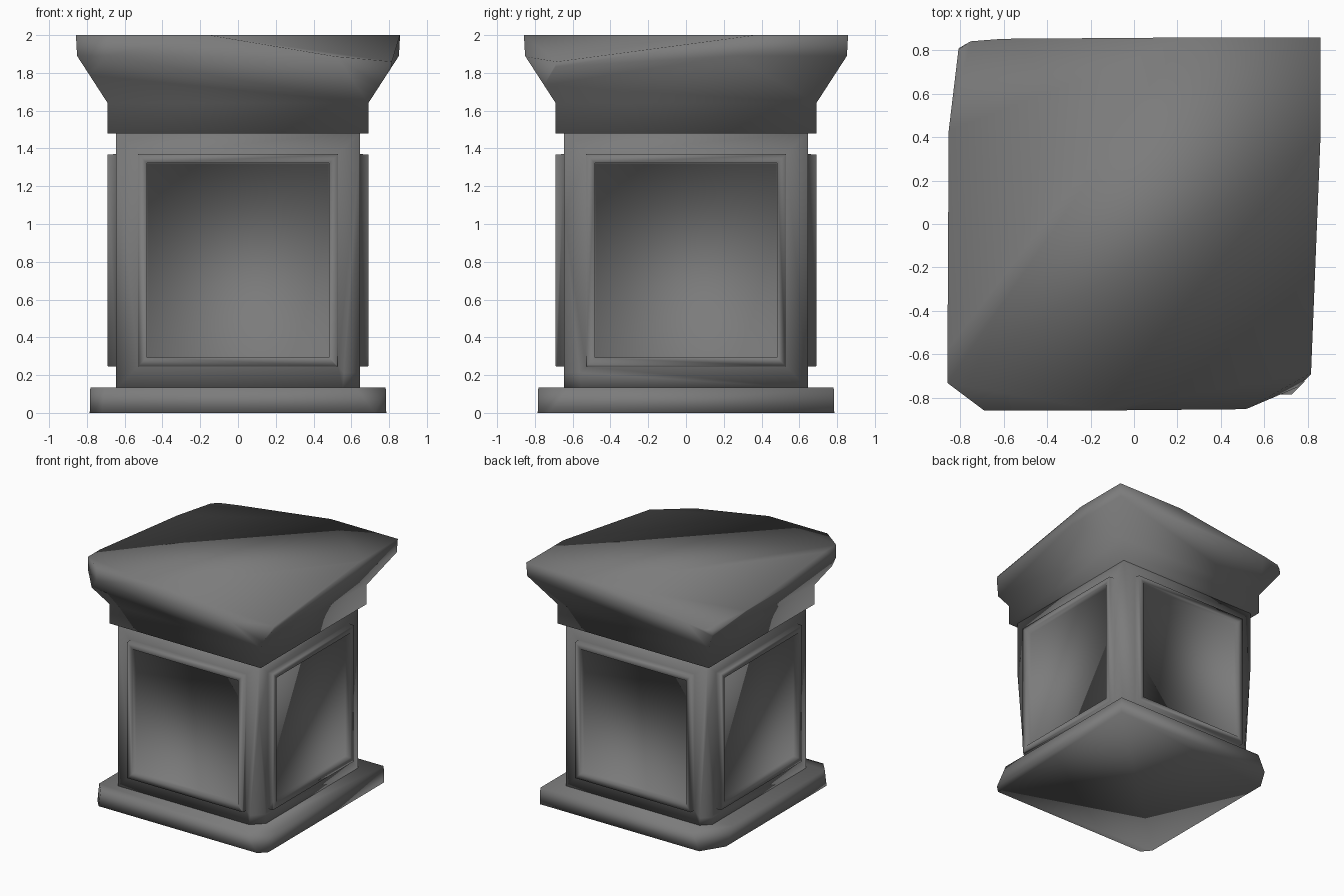
import bpy, bmesh
from mathutils import Vector

if "Cube" in bpy.data.objects:
    bpy.data.objects.remove(bpy.data.objects["Cube"], do_unlink=True)

stone = bpy.data.materials.new("grey_stone")
stone.use_nodes = True
GREY = (0.2, 0.2, 0.2, 1)
stone.diffuse_color = GREY
stone.node_tree.nodes["Principled BSDF"].inputs["Base Color"].default_value = GREY


def square_loft(profile):
    """Stack square rings given as (half width, height) and close both ends."""
    bm = bmesh.new()
    rings = [[bm.verts.new((sx * h, sy * h, z))
              for sx, sy in ((-1, -1), (1, -1), (1, 1), (-1, 1))]
             for h, z in profile]
    for low, high in zip(rings, rings[1:]):
        for i in range(4):
            j = (i + 1) % 4
            bm.faces.new((low[i], low[j], high[j], high[i]))
    bm.faces.new(rings[0][::-1])
    bm.faces.new(rings[-1])
    bm.normal_update()
    return bm


def chip(bm, point, normal):
    """Slice off whatever lies beyond a plane and cap the cut."""
    cut = bmesh.ops.bisect_plane(
        bm, geom=bm.verts[:] + bm.edges[:] + bm.faces[:],
        plane_co=point, plane_no=Vector(normal).normalized(), clear_outer=True)
    edges = [e for e in cut["geom_cut"]
             if isinstance(e, bmesh.types.BMEdge) and e.is_boundary]
    if edges:
        bmesh.ops.holes_fill(bm, edges=edges, sides=0)


def finish(bm, name):
    bmesh.ops.recalc_face_normals(bm, faces=bm.faces[:])
    for face in bm.faces:
        face.smooth = True
    mesh = bpy.data.meshes.new(name)
    bm.to_mesh(mesh)
    bm.free()
    mesh.materials.append(stone)
    bpy.context.collection.objects.link(bpy.data.objects.new(name, mesh))


# Base slab with three worn corners
base = square_loft([(0.785, 0), (0.782, 0.135)])
for point, normal in (
        ((0.74, -0.77, 0), (1, -1, 0.78)),
        ((-0.67, 0.785, 0), (-0.85, 0.53, 0.4)),
        ((-0.785, -0.70, 0.07), (-0.7, -0.6, 0.1))):
    chip(base, point, normal)
finish(base, "base_slab")

# Body with worn corners, raised frames and panels set back inside them
body = square_loft([(0.645, 0.13), (0.645, 1.485)])
sides = [f for f in body.faces if abs(f.normal.z) < 0.5]
for width, depth in ((0.115, 0), (0.002, 0.045), (0.046, 0), (0.002, -0.045)):
    bmesh.ops.inset_individual(body, faces=sides, thickness=width, depth=depth,
                               use_even_offset=True)
    body.normal_update()
chip(body, (0.6, -0.6, 0.14), (1, -1, -0.1))
chip(body, (-0.61, 0.61, 0.14), (-1, 1, -0.08))
finish(body, "panelled_body")

# Flared cap: broken corners, tapered sides, top worn down towards two corners
cap = square_loft([(0.69, 1.48), (0.69, 1.64), (0.852, 1.89), (0.858, 2.0)])
for point, normal in (
        ((-0.71, 0.86, 1.95), (-0.57, 0.82, 0.1)),
        ((-0.82, 0.70, 1.9), (-1, 0.12, 0)),
        ((-0.70, -0.85, 1.95), (-0.6, -0.8, 0)),
        ((0.54, -0.84, 1.88), (0.5, -0.86, 0.2)),
        ((0.85, 0.2, 1.95), (1, -0.04, 0)),
        ((-0.83, 0.66, 1.88), (-0.13, 0.1, 1)),
        ((0.75, -0.76, 1.86), (0.17, -0.14, 1))):
    chip(cap, point, normal)
finish(cap, "flared_cap")
